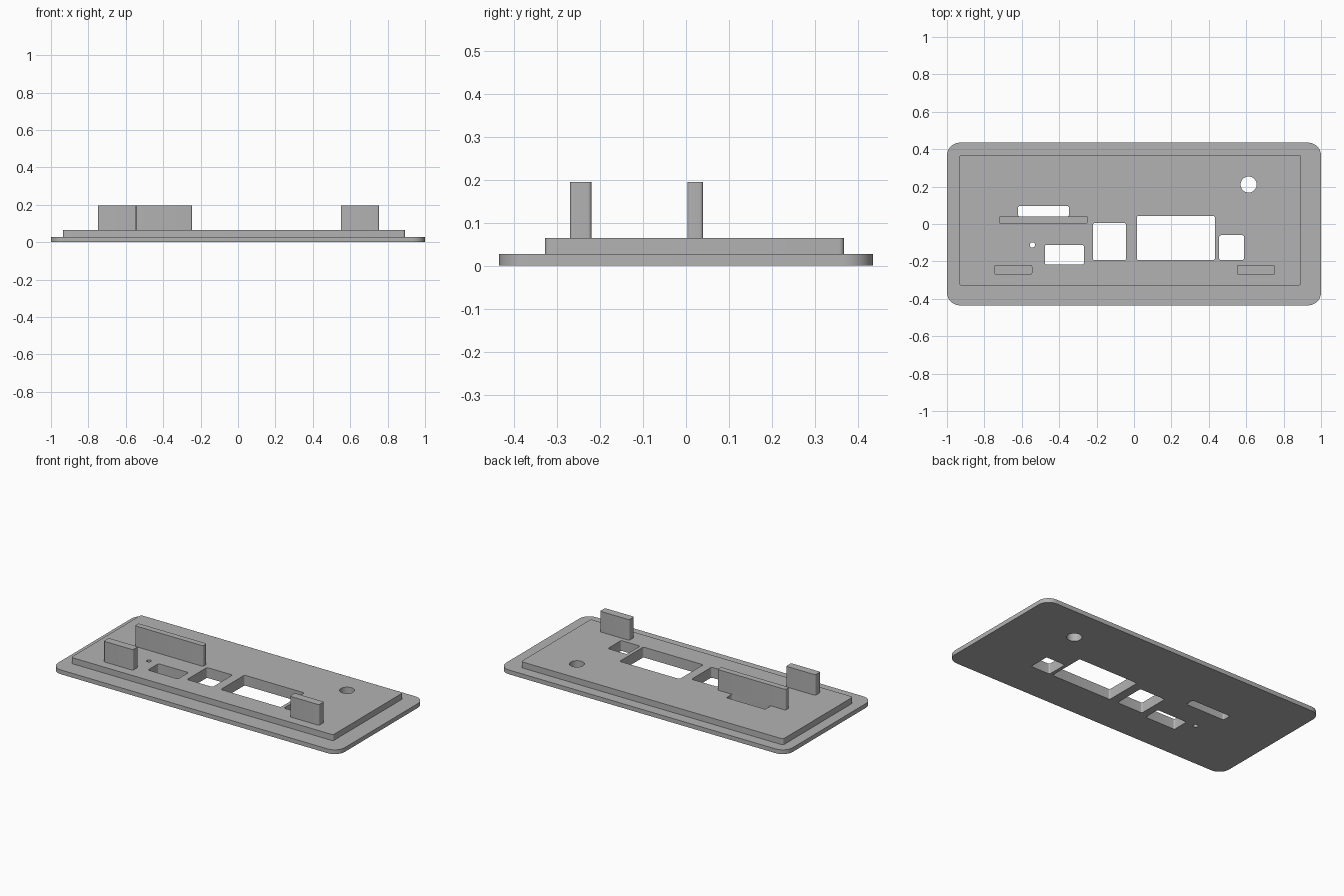
import bpy, bmesh, math

cube = bpy.data.objects.get("Cube")
if cube:
    bpy.data.objects.remove(cube, do_unlink=True)

# Single plain grey material
grey = bpy.data.materials.new("plain grey")
grey.use_nodes = True
color = (0.45, 0.45, 0.45, 1)
grey.diffuse_color = color
grey.node_tree.nodes["Principled BSDF"].inputs["Base Color"].default_value = color


def rounded_rect(x0, x1, y0, y1, r, steps=6):
    """Outline of a rectangle with rounded corners."""
    corners = [(x1 - r, y1 - r), (x0 + r, y1 - r), (x0 + r, y0 + r), (x1 - r, y0 + r)]
    points = []
    for i, (cx, cy) in enumerate(corners):
        for k in range(steps + 1):
            a = math.pi / 2 * (i + k / steps)
            points.append((cx + r * math.cos(a), cy + r * math.sin(a)))
    return points


def circle(cx, cy, r, n=32):
    return [(cx + r * math.cos(math.tau * i / n), cy + r * math.sin(math.tau * i / n))
            for i in range(n)]


def slab(name, outline, z0, z1, holes=()):
    """Extrude an outline, with optional through holes, from z0 to z1."""
    bm = bmesh.new()
    for loop in [outline, *holes]:
        verts = [bm.verts.new((x, y, z0)) for x, y in loop]
        for a, b in zip(verts, verts[1:] + verts[:1]):
            bm.edges.new((a, b))
    bmesh.ops.triangle_fill(bm, use_beauty=True, use_dissolve=False, edges=bm.edges[:])
    result = bmesh.ops.extrude_face_region(bm, geom=bm.faces[:])
    top = [v for v in result["geom"] if isinstance(v, bmesh.types.BMVert)]
    bmesh.ops.translate(bm, verts=top, vec=(0, 0, z1 - z0))
    bmesh.ops.recalc_face_normals(bm, faces=bm.faces[:])
    mesh = bpy.data.meshes.new(name)
    bm.to_mesh(mesh)
    bm.free()
    mesh.materials.append(grey)
    obj = bpy.data.objects.new(name, mesh)
    bpy.context.collection.objects.link(obj)
    bpy.ops.object.select_all(action="DESELECT")
    obj.select_set(True)
    bpy.context.view_layer.objects.active = obj
    bpy.ops.object.shade_smooth_by_angle(angle=math.radians(30))
    return obj


BASE_TOP, STEP_TOP, TAB_TOP = 0.027, 0.065, 0.195

# Openings that pass through both plates
windows = [
    (-0.62, -0.348, 0.04, 0.096),
    (-0.477, -0.267, -0.217, -0.112),
    (-0.22, -0.042, -0.193, 0.005),
    (0.015, 0.433, -0.193, 0.043),
    (0.455, 0.588, -0.193, -0.06),
]
holes = [rounded_rect(*w, 0.01) for w in windows]
holes += [circle(0.613, 0.211, 0.043), circle(-0.543, -0.112, 0.014)]

# Flange plate and raised plate
slab("flange_plate", rounded_rect(-1, 1, -0.435, 0.435, 0.07, 10), 0, BASE_TOP, holes)
slab("raised_plate", rounded_rect(-0.935, 0.893, -0.328, 0.368, 0.012), BASE_TOP, STEP_TOP, holes)

# Upright wall and the two front tabs
slab("rear_wall", rounded_rect(-0.722, -0.246, 0.003, 0.04, 0.008), STEP_TOP, TAB_TOP)
for name, x in (("right_tab", -0.646), ("left_tab", 0.652)):
    slab(name, rounded_rect(x - 0.102, x + 0.102, -0.27, -0.22, 0.008), STEP_TOP, TAB_TOP)
